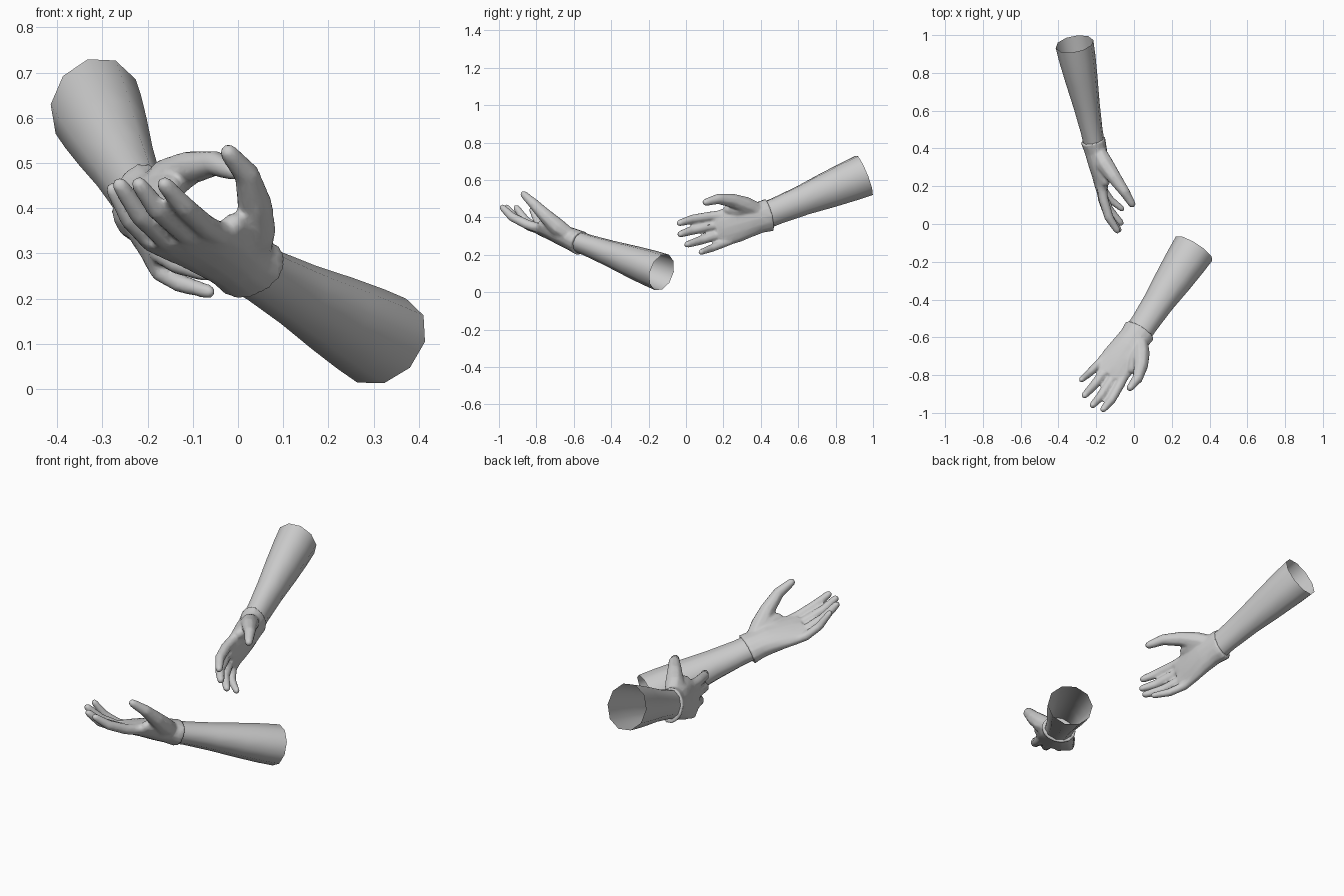
import bpy, bmesh, math
from mathutils import Vector as V

if "Cube" in bpy.data.objects:
    bpy.data.objects.remove(bpy.data.objects["Cube"])


def loft(bm, rings, sides, cap=True):
    """Skin elliptical rings given as (centre, half-axis u, half-axis v)."""
    loops = []
    for c, u, v in rings:
        loops.append([bm.verts.new(c + u * math.cos(a) + v * math.sin(a))
                      for a in (2 * math.pi * (i + .5) / sides for i in range(sides))])
    for a, b in zip(loops, loops[1:]):
        for i in range(sides):
            j = (i + 1) % sides
            bm.faces.new((a[i], a[j], b[j], b[i]))
    if cap:
        bm.faces.new(loops[0][::-1])
        bm.faces.new(loops[-1])


def tube(bm, pts, radii, sides=8):
    """Round digit along a path with a rounded end."""
    pts = [V(p) for p in pts]
    radii = list(radii)
    end = (pts[-1] - pts[-2]).normalized()
    tip, r = pts[-1], radii[-1]
    pts[-1] = tip - end * r
    pts += [tip - end * r * .35, tip]
    radii += [r * .8, r * .35]
    rings = []
    for i, (p, rad) in enumerate(zip(pts, radii)):
        d = (pts[min(i + 1, len(pts) - 1)] - pts[max(i - 1, 0)]).normalized()
        u = (V((0, 1, 0)) - d * d.y).normalized()
        rings.append((p, u * rad, d.cross(u) * rad))
    loft(bm, rings, sides)


def finish(bm, name):
    bmesh.ops.recalc_face_normals(bm, faces=bm.faces[:])
    me = bpy.data.meshes.new(name)
    bm.to_mesh(me)
    bm.free()
    for p in me.polygons:
        p.use_smooth = True
    ob = bpy.data.objects.new(name, me)
    bpy.context.collection.objects.link(ob)
    return ob


# Hand in local axes: x along fingers, y to the thumb, z out of the palm
PALM = [(-.022, 0, 0, .09, .067), (.0, 0, 0, .087, .064), (.04, 0, 0, .084, .06),
        (.1, .003, -.003, .095, .056), (.17, 0, -.01, .102, .045),
        (.23, -.004, -.019, .1, .036), (.28, -.004, -.026, .088, .026)]
FINGERS = [
    [(.2, .06, -.018), (.29, .072, -.03), (.39, .083, -.027), (.485, .083, .002)],
    [(.2, .015, -.02), (.30, .021, -.032), (.41, .025, -.024), (.498, .025, .014)],
    [(.2, -.035, -.02), (.285, -.036, -.028), (.38, -.037, -.012), (.48, -.036, .036)],
    [(.18, -.075, -.015), (.26, -.086, -.018), (.34, -.092, .008), (.42, -.092, .064)]]
THUMB = [(.03, .035, .01), (.1, .085, .025), (.17, .13, .052), (.255, .163, .085), (.348, .165, .112)]
WEB = [(.08, .03, .0), (.15, .075, .012), (.215, .095, .0)]


def build_arm(side, wrist, d, t, elbow, flip):
    d = V(d).normalized()
    t = V(t)
    t = (t - d * t.dot(d)).normalized()
    n = d.cross(t) * flip
    wrist, elbow = V(wrist), V(elbow)

    # Hand: palm, four fingers, thumb and web fused into one skin
    bm = bmesh.new()
    loft(bm, [(V((x, y, z)), V((0, a, 0)), V((0, 0, b))) for x, y, z, a, b in PALM], 14)
    for i, f in enumerate(FINGERS):
        k = .86 if i == 3 else 1
        tube(bm, f, [.028 * k, .027 * k, .025 * k, .019 * k])
    tube(bm, THUMB, [.04, .048, .039, .029, .021])
    tube(bm, WEB, [.04, .04, .03])
    for v in bm.verts:
        x, y, z = v.co
        v.co = wrist + d * x + t * y + n * z
    hand = finish(bm, side + "_hand")
    m = hand.modifiers.new("fuse", 'REMESH')
    m.mode = 'VOXEL'
    m.voxel_size = .007
    m.use_smooth_shade = True
    m = hand.modifiers.new("soften", 'SMOOTH')
    m.factor = .5
    m.iterations = 5
    m = hand.modifiers.new("simplify", 'DECIMATE')
    m.ratio = .25

    # Forearm: open tapered sleeve
    start = wrist + d * .02
    ax = (start - elbow).normalized()
    u = (t - ax * t.dot(ax)).normalized()
    w = ax.cross(u)
    bm = bmesh.new()
    loft(bm, [(start.lerp(elbow, f), u * a, w * b) for f, a, b in
              [(0, .074, .056), (.15, .074, .058), (.4, .083, .07),
               (.65, .1, .086), (.85, .111, .097), (1, .117, .102)]], 10, cap=False)
    finish(bm, side + "_forearm")


build_arm("left", (.02, -.58, .27), (-.26, -.37, .17), (.85, -.5, .25), (.318, -.13, .107), 1)
build_arm("right", (-.212, .425, .408), (.25, -.93, -.25), (.1, -.25, 1), (-.315, .953, .625), -1)
